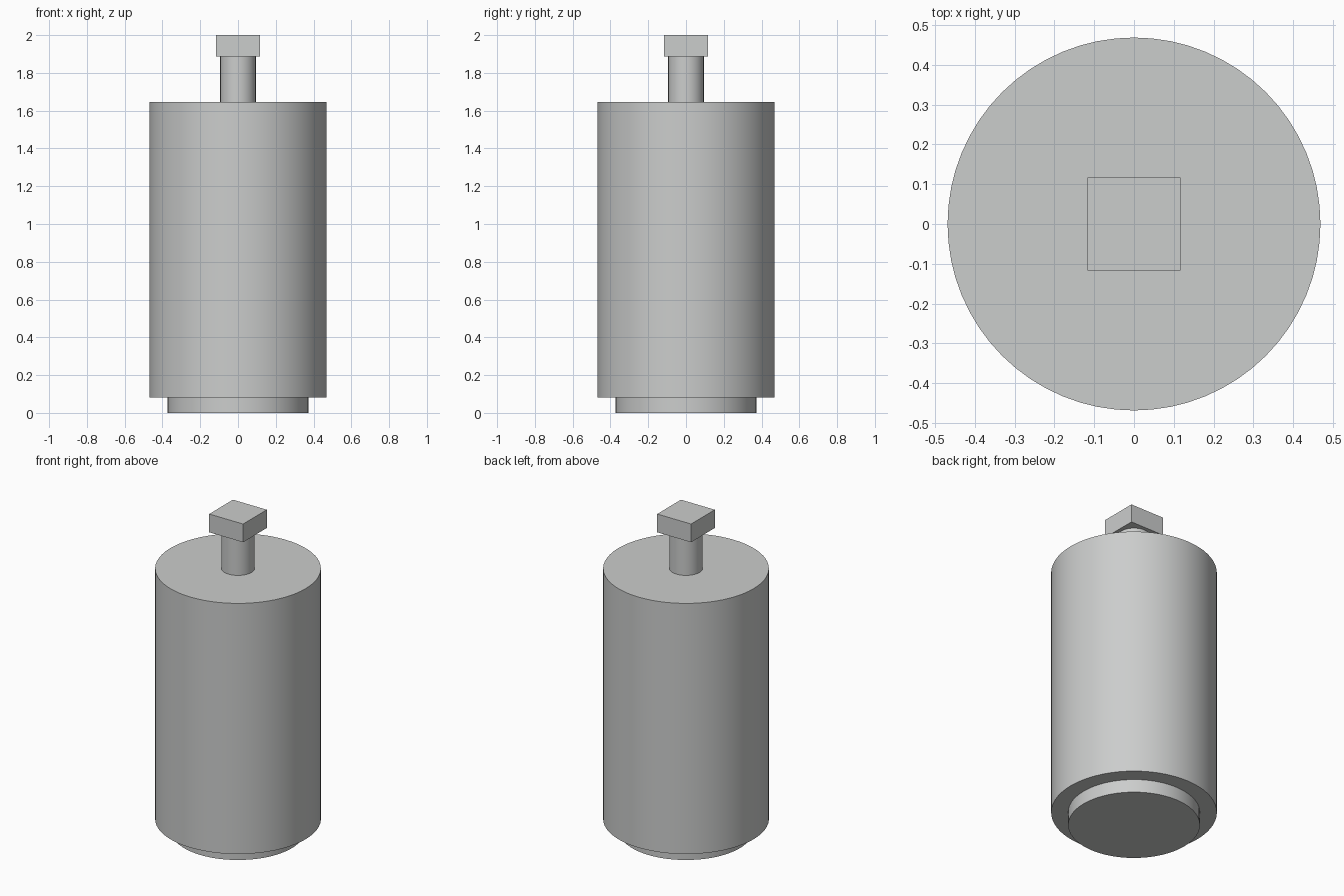
import bpy
import math

if "Cube" in bpy.data.objects:
    bpy.data.objects.remove(bpy.data.objects["Cube"])

# One flat grey for the whole model
grey = bpy.data.materials.new("light_grey")
grey.diffuse_color = (0.6, 0.61, 0.605, 1.0)
grey.use_nodes = True
grey.node_tree.nodes["Principled BSDF"].inputs["Base Color"].default_value = grey.diffuse_color


def cylinder(name, radius, z0, z1, sides=64):
    bpy.ops.mesh.primitive_cylinder_add(
        vertices=sides, radius=radius, depth=z1 - z0,
        location=(0, 0, (z0 + z1) / 2))
    ob = bpy.context.object
    ob.name = name
    ob.data.materials.append(grey)
    bpy.ops.object.shade_smooth_by_angle(angle=math.radians(30))
    return ob


# Recessed foot, main drum and thin neck
cylinder("base_foot", 0.373, 0.0, 0.082)
cylinder("main_body", 0.469, 0.082, 1.647)
cylinder("neck", 0.094, 1.647, 1.886)

# Square block on top of the neck
bpy.ops.mesh.primitive_cube_add(size=1, location=(0, 0, (1.886 + 2.0) / 2))
block = bpy.context.object
block.name = "top_block"
block.scale = (0.234, 0.234, 2.0 - 1.886)
bpy.ops.object.transform_apply(location=False, rotation=False, scale=True)
block.data.materials.append(grey)
